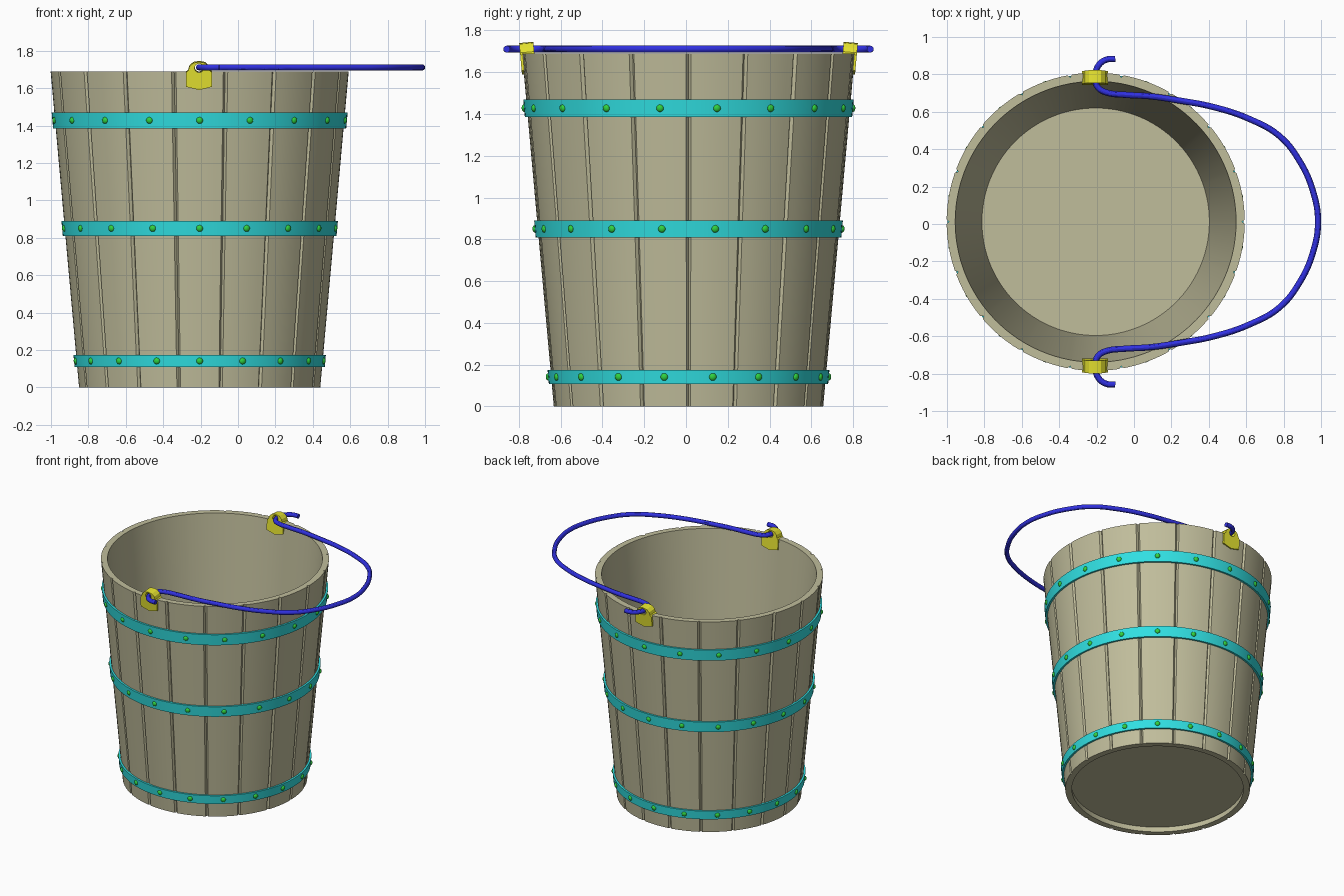
import bpy, bmesh
from math import radians, degrees, cos, sin, atan, pi
from mathutils import Matrix, Vector

if "Cube" in bpy.data.objects:
    bpy.data.objects.remove(bpy.data.objects["Cube"])

CENTRE = Vector((-0.205, 0.012, 0))
R_BOTTOM, R_TOP, HEIGHT, WALL = 0.645, 0.797, 1.69, 0.046
SLOPE = (R_TOP - R_BOTTOM) / HEIGHT
STAVES = 18
STEP = 2 * pi / STAVES


def radius_at(z):
    return R_BOTTOM + SLOPE * z


def material(name, color):
    m = bpy.data.materials.new(name)
    m.diffuse_color = (*color, 1)
    m.use_nodes = True
    m.node_tree.nodes["Principled BSDF"].inputs["Base Color"].default_value = m.diffuse_color
    return m


WOOD = material("wood", (0.53, 0.51, 0.33))
HOOP = material("hoop_cyan", (0.03, 0.74, 0.76))
RIVET = material("rivet_green", (0.03, 0.65, 0.05))
LUG = material("lug_yellow", (0.80, 0.78, 0.03))
WIRE = material("wire_blue", (0.03, 0.03, 0.75))


def finish(name, bm, mat):
    bmesh.ops.recalc_face_normals(bm, faces=bm.faces[:])
    me = bpy.data.meshes.new(name)
    bm.to_mesh(me)
    bm.free()
    me.shade_smooth()
    me.set_sharp_from_angle(angle=radians(30))
    me.materials.append(mat)
    ob = bpy.data.objects.new(name, me)
    ob.location = CENTRE
    bpy.context.collection.objects.link(ob)
    return ob


def lathe(name, profile, samples, mat):
    """Sweep a closed (r, z, notch weight) profile; samples are (angle, notch depth)."""
    bm = bmesh.new()
    rings = []
    for a, depth in samples:
        rings.append([bm.verts.new(((r - depth * w) * cos(a), (r - depth * w) * sin(a), z))
                      for r, z, w in profile])
    n = len(profile)
    for i, ring in enumerate(rings):
        nxt = rings[(i + 1) % len(rings)]
        for j in range(n):
            k = (j + 1) % n
            bm.faces.new((ring[j], nxt[j], nxt[k], ring[k]))
    return finish(name, bm, mat)


def curve_to_mesh(name, curve, mat, location=(0, 0, 0), rotation=(0, 0, 0)):
    ob = bpy.data.objects.new(name, curve)
    bpy.context.collection.objects.link(ob)
    ob.location, ob.rotation_euler = location, rotation
    bpy.ops.object.select_all(action='DESELECT')
    ob.select_set(True)
    bpy.context.view_layer.objects.active = ob
    bpy.ops.object.convert(target='MESH')
    ob = bpy.context.object
    ob.data.materials.clear()
    ob.data.materials.append(mat)
    ob.data.shade_smooth()
    ob.data.set_sharp_from_angle(angle=radians(30))
    return ob


# Stave wall with a V groove at every seam
half = 0.011 / 0.72
samples = []
for s in range(STAVES):
    samples.append((s * STEP, 0.014))
    for i in range(7):
        samples.append((s * STEP + half + (STEP - 2 * half) * i / 6, 0))
lathe("bucket_staves", [(R_BOTTOM, 0, 1), (R_TOP, HEIGHT, 1),
                        (R_TOP - WALL, HEIGHT, 0), (R_BOTTOM - WALL, 0, 0)], samples, WOOD)

# Floor board, recessed from below
bm = bmesh.new()
bmesh.ops.create_cone(bm, cap_ends=True, segments=72, radius1=0.607, radius2=0.613,
                      depth=0.06, matrix=Matrix.Translation((0, 0, 0.07)))
finish("bucket_floor", bm, WOOD)

# Hoops and their rivets
round_samples = [(2 * pi * i / 108, 0) for i in range(108)]
for label, z0, z1 in (("bottom", 0.108, 0.174), ("middle", 0.81, 0.89), ("top", 1.385, 1.47)):
    r0, r1 = radius_at(z0), radius_at(z1)
    lathe(label + "_hoop", [(r0 - 0.004, z0, 0), (r0 + 0.014, z0, 0),
                            (r1 + 0.014, z1, 0), (r1 - 0.004, z1, 0)], round_samples, HOOP)
    zm = (z0 + z1) / 2
    bm = bmesh.new()
    for s in range(STAVES):
        m = (Matrix.Rotation((s + 0.5) * STEP, 4, 'Z')
             @ Matrix.Translation((radius_at(zm) + 0.014, 0, zm))
             @ Matrix.Rotation(pi / 2 + atan(SLOPE), 4, 'Y') @ Matrix.Diagonal((1, 1, 0.65, 1)))
        bmesh.ops.create_uvsphere(bm, u_segments=12, v_segments=8, radius=0.018, matrix=m)
    finish(label + "_rivets", bm, RIVET)

# Lugs straddling the rim, with an eye for the wire
outline = [(-0.070, -0.10), (0, -0.118), (0.070, -0.10), (0.070, -0.024), (0.058, -0.014),
           (0.052, 0.008), (0.032, 0.027), (0, 0.033), (-0.032, 0.027), (-0.052, 0.008),
           (-0.058, -0.014), (-0.070, -0.024)]
eye = [(0.024 * cos(2 * pi * i / 16), 0.024 * sin(2 * pi * i / 16)) for i in range(16)]
for label, side in (("front", -1), ("back", 1)):
    cu = bpy.data.curves.new(label + "_lug", 'CURVE')
    cu.dimensions, cu.fill_mode, cu.extrude = '2D', 'BOTH', 0.034
    for pts in (outline, eye):
        sp = cu.splines.new('POLY')
        sp.points.add(len(pts) - 1)
        for p, (x, y) in zip(sp.points, pts):
            p.co = (x, y, 0, 1)
        sp.use_cyclic_u = True
    curve_to_mesh(label + "_lug", cu, LUG, CENTRE + Vector((-0.003, side * 0.774, 1.71)),
                  (pi / 2 - side * atan(SLOPE), 0, 0))

# Bail handle: half path mirrored across the bucket's middle
path = [(-0.10, 0.870), (-0.147, 0.867), (-0.188, 0.838), (-0.206, 0.79), (-0.206, 0.75),
        (-0.190, 0.715), (-0.147, 0.691), (-0.05, 0.679), (0.083, 0.671), (0.243, 0.648),
        (0.43, 0.612), (0.618, 0.549), (0.778, 0.458), (0.885, 0.325), (0.957, 0.163)]
full = path + [(0.984, 0)] + [(x, -y) for x, y in reversed(path)]
cu = bpy.data.curves.new("handle", 'CURVE')
cu.dimensions, cu.bevel_depth, cu.bevel_resolution = '3D', 0.0165, 4
cu.resolution_u, cu.use_fill_caps = 6, True
sp = cu.splines.new('BEZIER')
sp.bezier_points.add(len(full) - 1)
for p, (x, y) in zip(sp.bezier_points, full):
    p.co = (x, y + CENTRE.y, 1.711)
    p.handle_left_type = p.handle_right_type = 'AUTO'
curve_to_mesh("handle", cu, WIRE)
